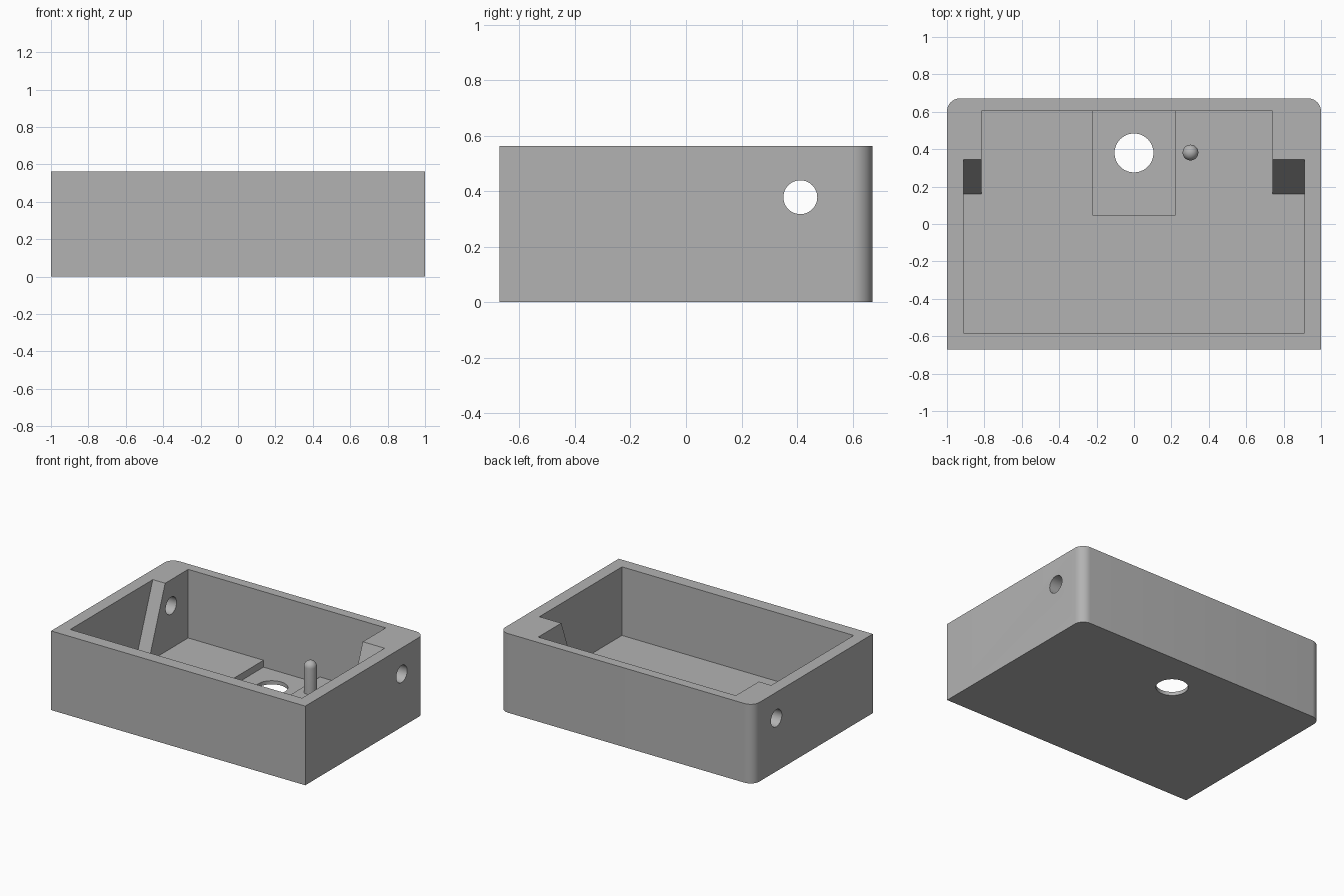
import bpy, bmesh, math
from mathutils import Vector, Matrix

old = bpy.data.objects.get("Cube")
if old:
    bpy.data.objects.remove(old, do_unlink=True)

GREY = (0.45, 0.45, 0.45, 1)
mat = bpy.data.materials.new("plain grey")
mat.use_nodes = True
mat.diffuse_color = GREY
mat.node_tree.nodes["Principled BSDF"].inputs["Base Color"].default_value = GREY

# Main sizes
HALF_Y, HEIGHT, FLOOR, RECESS = 0.672, 0.563, 0.075, 0.026
IN_X, IN_FRONT, IN_BACK = 0.912, -0.583, 0.604
CORNER = 0.07


def finish(name, bm):
    bmesh.ops.recalc_face_normals(bm, faces=bm.faces)
    mesh = bpy.data.meshes.new(name)
    bm.to_mesh(mesh)
    bm.free()
    mesh.materials.append(mat)
    ob = bpy.data.objects.new(name, mesh)
    bpy.context.scene.collection.objects.link(ob)
    return ob


def prism(name, points, push):
    """Extrude a closed outline along a vector."""
    bm = bmesh.new()
    face = bm.faces.new([bm.verts.new(p) for p in points])
    out = bmesh.ops.extrude_face_region(bm, geom=[face])["geom"]
    bmesh.ops.translate(bm, vec=push, verts=[v for v in out if isinstance(v, bmesh.types.BMVert)])
    return finish(name, bm)


def box(name, x0, x1, y0, y1, z0, z1):
    return prism(name, [(x0, y0, z0), (x1, y0, z0), (x1, y1, z0), (x0, y1, z0)], (0, 0, z1 - z0))


def rod(name, centre, radius, length, axis):
    bm = bmesh.new()
    turn = Vector((0, 0, 1)).rotation_difference(Vector(axis)).to_matrix().to_4x4()
    bmesh.ops.create_cone(bm, cap_ends=True, segments=48, radius1=radius, radius2=radius,
                          depth=length, matrix=Matrix.Translation(centre) @ turn)
    return finish(name, bm)


def activate(ob):
    bpy.ops.object.select_all(action="DESELECT")
    ob.select_set(True)
    bpy.context.view_layer.objects.active = ob


def cut(target, cutter):
    cutter.hide_render = True
    mod = target.modifiers.new("cut", "BOOLEAN")
    mod.operation, mod.solver, mod.object = "DIFFERENCE", "EXACT", cutter
    activate(target)
    bpy.ops.object.modifier_apply(modifier=mod.name)
    bpy.data.objects.remove(cutter, do_unlink=True)


# Enclosure: square front corners, rounded back corners
outline = [(-1, -HALF_Y, 0), (1, -HALF_Y, 0)]
for cx, start in ((1 - CORNER, 0), (CORNER - 1, 90)):
    for i in range(11):
        a = math.radians(start + 9 * i)
        outline.append((cx + CORNER * math.cos(a), HALF_Y - CORNER + CORNER * math.sin(a), 0))
case = prism("enclosure", outline, (0, 0, HEIGHT))

# Full-width cavity, ending at the sloped fronts of the corner blocks
slope = (0.345 - 0.16) / (HEIGHT - FLOOR)
top = HEIGHT + 0.1
side = [(IN_FRONT, FLOOR), (0.16, FLOOR), (0.345 + 0.1 * slope, top), (IN_FRONT, top)]
cut(case, prism("cavity_cutter", [(-IN_X, y, z) for y, z in side], (2 * IN_X, 0, 0)))

# Cavity between the two corner blocks, and the floor recess
cut(case, box("rear_cavity_cutter", -0.815, 0.74, -0.2, IN_BACK, FLOOR, top))
cut(case, box("recess_cutter", -0.222, 0.222, 0.048, IN_BACK, RECESS, 0.2))

# Round openings: floor hole and the side holes through walls and blocks
cut(case, rod("floor_hole_cutter", (0, 0.38, 0), 0.104, 0.3, (0, 0, 1)))
cut(case, rod("side_hole_cutter", (0, 0.412, 0.378), 0.061, 2.4, (1, 0, 0)))

# Round-topped post standing on the floor
R, POST_TOP = 0.042, 0.30
profile = [(0, FLOOR - 0.02), (R, FLOOR - 0.02)]
for i in range(9):
    a = math.pi / 2 * i / 8
    profile.append((R * math.cos(a), POST_TOP - R + R * math.sin(a)))
bm = bmesh.new()
verts = [bm.verts.new((r, 0, z)) for r, z in profile]
edges = [bm.edges.new(pair) for pair in zip(verts, verts[1:])]
bmesh.ops.spin(bm, geom=verts + edges, cent=(0, 0, 0), axis=(0, 0, 1), angle=2 * math.pi, steps=32)
bmesh.ops.remove_doubles(bm, verts=bm.verts, dist=0.0005)
post = finish("post", bm)
post.location = (0.302, 0.382, 0)

for ob in (case, post):
    activate(ob)
    bpy.ops.object.shade_smooth_by_angle(angle=math.radians(30))
